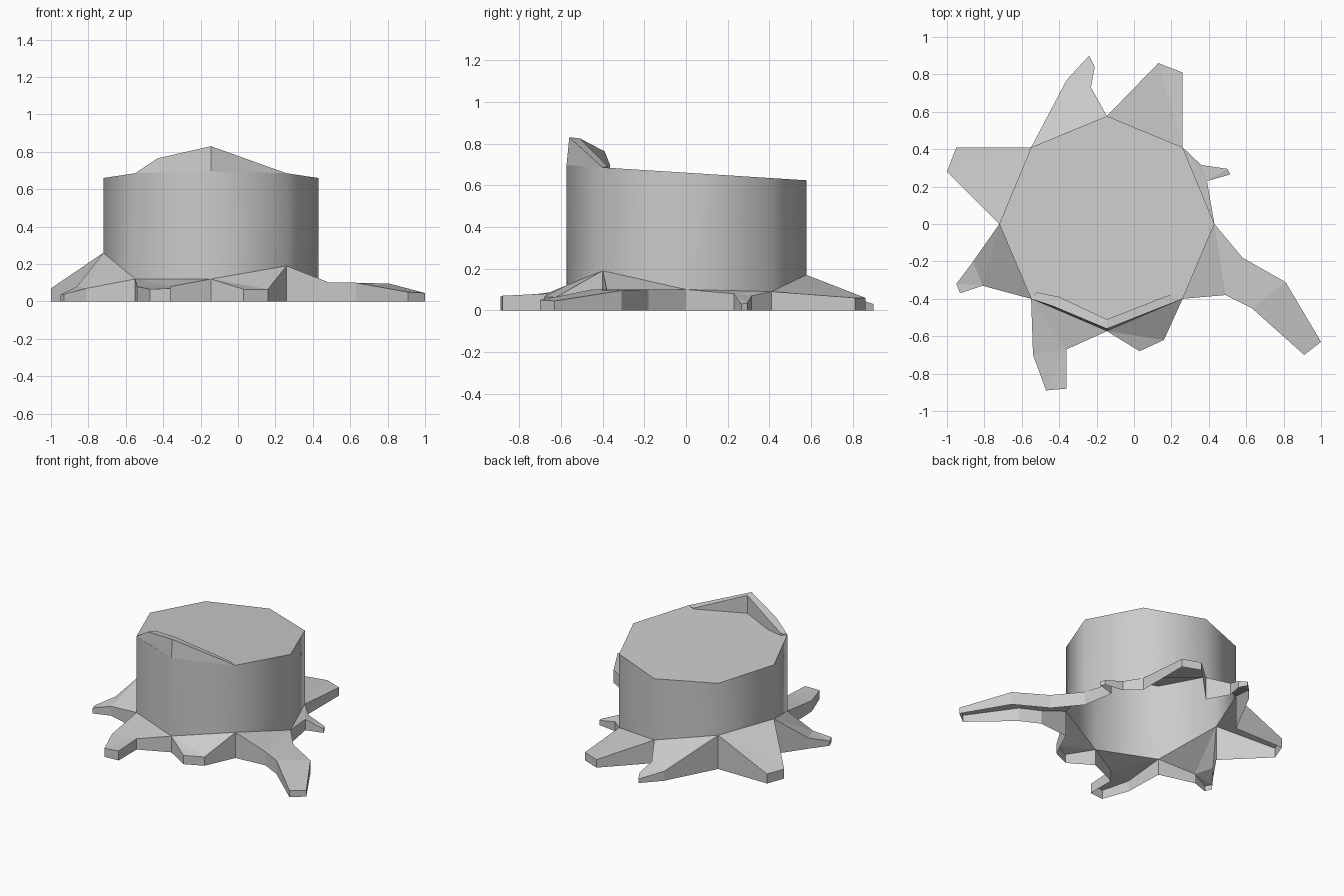
import bpy, bmesh

if "Cube" in bpy.data.objects:
    bpy.data.objects.remove(bpy.data.objects["Cube"])

def make(name, build):
    bm = bmesh.new()
    build(bm)
    mesh = bpy.data.meshes.new(name)
    bm.to_mesh(mesh)
    bm.free()
    ob = bpy.data.objects.new(name, mesh)
    bpy.context.collection.objects.link(ob)
    return ob

def top_z(y):
    return 0.66 - 0.063 * y

# Octagon corners (clockwise from above) with the height where the bark meets the roots
corners = [(0.43, 0, 0.10), (0.26, -0.40, 0.19), (-0.145, -0.573, 0.12),
           (-0.55, -0.40, 0.12), (-0.72, 0, 0.26), (-0.55, 0.41, 0.25),
           (-0.145, 0.577, 0.17), (0.26, 0.41, 0.09)]

# Root outlines between neighbouring corners
roots = {
    "right_root": [(0.58, -0.18, 0.10), (0.81, -0.31, 0.095), (1.0, -0.63, 0.045),
                   (0.91, -0.70, 0.05), (0.63, -0.45, 0.10), (0.49, -0.38, 0.10)],
    "front_right_root": [(0.16, -0.62, 0.065), (0.03, -0.68, 0.065)],
    "front_left_root": [(-0.36, -0.67, 0.08), (-0.36, -0.88, 0.07),
                        (-0.47, -0.89, 0.065), (-0.54, -0.70, 0.08)],
    "left_root": [(-0.81, -0.33, 0.07), (-0.93, -0.37, 0.04),
                  (-0.95, -0.32, 0.035), (-0.86, -0.20, 0.08)],
    "back_left_root": [(-1.0, 0.28, 0.07), (-0.95, 0.41, 0.07)],
    "back_root": [(-0.36, 0.77, 0.07), (-0.24, 0.90, 0.03),
                  (-0.21, 0.84, 0.05), (-0.23, 0.73, 0.09)],
    "back_right_root": [(0.13, 0.86, 0.06), (0.26, 0.81, 0.06)],
    "small_right_root": [],
}
# the last outline runs from the back right corner to the right corner
roots["small_right_root"] = [(0.36, 0.315, 0.07), (0.50, 0.295, 0.035),
                             (0.515, 0.265, 0.03), (0.39, 0.23, 0.08)]

# Trunk: open below, smooth bark, flat slanted cut
def trunk(bm):
    low = [bm.verts.new(c) for c in corners]
    high = [bm.verts.new((x, y, top_z(y))) for x, y, _ in corners]
    for i in range(8):
        j = (i + 1) % 8
        bm.faces.new((low[j], low[i], high[i], high[j])).smooth = True
    bm.faces.new(high[::-1])

make("trunk", trunk)

# Roots: sloping top and a skirt down to the ground, hollow beneath
def root(a, b, outline):
    def build(bm):
        pts = [a, *outline, b]
        top = [bm.verts.new(p) for p in pts]
        ground = [bm.verts.new((x, y, 0)) for x, y, _ in pts]
        for i in range(len(pts) - 1):
            bm.faces.new((top[i], top[i + 1], ground[i + 1], ground[i]))
        cap = bm.faces.new(top[::-1])
        bmesh.ops.triangulate(bm, faces=[cap])
    return build

for i, (name, outline) in enumerate(roots.items()):
    make(name, root(corners[i], corners[(i + 1) % 8], outline))

# Splinter left standing along the front edge of the cut
outer = [(-0.55, -0.40, 0.685), (-0.43, -0.44, 0.765),
         (-0.145, -0.56, 0.83), (0.26, -0.40, 0.685)]
inner = [(-0.52, -0.365, 0.70), (-0.40, -0.39, 0.762),
         (-0.145, -0.51, 0.825), (0.20, -0.375, 0.69)]
feet = [(-0.55, -0.40), (-0.43, -0.45), (-0.145, -0.573), (0.26, -0.40)]

def splinter(bm):
    rows = [[(x, y, top_z(y) - 0.002) for x, y in feet], outer, inner,
            [(x, y, top_z(y) - 0.002) for x, y, _ in inner]]
    grid = [[bm.verts.new(p) for p in row] for row in rows]
    for r0, r1 in zip(grid, grid[1:]):
        for i in range(3):
            bm.faces.new((r0[i], r0[i + 1], r1[i + 1], r1[i]))
    for i in (0, 3):
        bm.faces.new([r[i] for r in grid])
    bmesh.ops.recalc_face_normals(bm, faces=bm.faces)

make("splinter", splinter)
